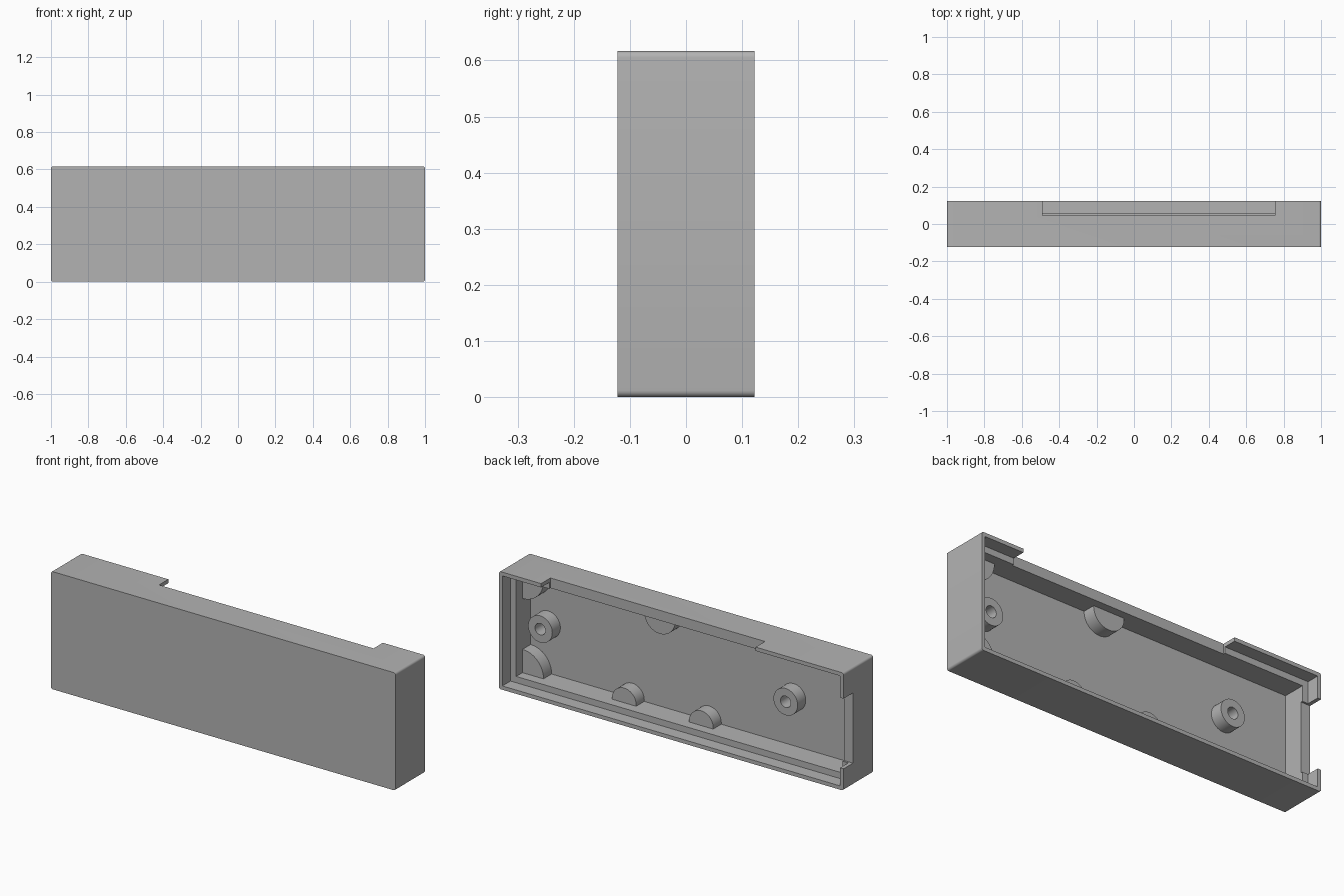
import bpy, bmesh
from math import sin, cos, pi, radians

if "Cube" in bpy.data.objects:
    bpy.data.objects.remove(bpy.data.objects["Cube"], do_unlink=True)

# Overall size and wall layout
HEIGHT, BACK = 0.617, 0.1225
LIP, WALL = 0.02, 0.053
LEDGE_Y, NOTCH_Y, FLOOR_Y, PAD_Y = 0.055, 0.045, -0.064, 0.003

grey = bpy.data.materials.new("plain grey")
grey.use_nodes = True
colour = (0.45, 0.45, 0.45, 1)
grey.diffuse_color = colour
grey.node_tree.nodes["Principled BSDF"].inputs["Base Color"].default_value = colour


def prism(name, outline, y0, y1):
    """Extrude an (x, z) outline from y0 to y1."""
    bm = bmesh.new()
    face = bm.faces.new([bm.verts.new((x, y0, z)) for x, z in outline])
    new = bmesh.ops.extrude_face_region(bm, geom=[face])["geom"]
    verts = [g for g in new if isinstance(g, bmesh.types.BMVert)]
    bmesh.ops.translate(bm, verts=verts, vec=(0, y1 - y0, 0))
    bmesh.ops.recalc_face_normals(bm, faces=bm.faces)
    mesh = bpy.data.meshes.new(name)
    bm.to_mesh(mesh)
    bm.free()
    mesh.materials.append(grey)
    obj = bpy.data.objects.new(name, mesh)
    bpy.context.collection.objects.link(obj)
    return obj


def rect(x0, x1, z0, z1):
    return [(x0, z0), (x1, z0), (x1, z1), (x0, z1)]


def rounded_rect(x0, x1, z0, z1, r, steps=6):
    corners = [(x1 - r, z1 - r), (x0 + r, z1 - r), (x0 + r, z0 + r), (x1 - r, z0 + r)]
    return [(cx + r * cos(a), cz + r * sin(a))
            for q, (cx, cz) in enumerate(corners)
            for a in [(q + i / steps) * pi / 2 for i in range(steps + 1)]]


def circle(x, z, r, n=64):
    return [(x + r * cos(2 * pi * i / n), z + r * sin(2 * pi * i / n)) for i in range(n)]


def clipped_circle(x, z, r):
    """Circle whose overhang is squashed inside the wall thickness."""
    points = []
    for px, pz in circle(x, z, r):
        p = (max(-0.965, min(0.965, px)), max(0.035, min(HEIGHT - 0.035, pz)))
        if p not in points:
            points.append(p)
    return points


def cut(obj, cutter):
    cutter.hide_render = True
    mod = obj.modifiers.new("cut", "BOOLEAN")
    mod.operation, mod.solver, mod.object = "DIFFERENCE", "EXACT", cutter
    bpy.context.view_layer.update()
    graph = bpy.context.evaluated_depsgraph_get()
    mesh = bpy.data.meshes.new_from_object(obj.evaluated_get(graph))
    obj.modifiers.clear()
    obj.data = mesh
    bpy.data.objects.remove(cutter, do_unlink=True)


def smooth(obj):
    bpy.ops.object.select_all(action="DESELECT")
    obj.select_set(True)
    bpy.context.view_layer.objects.active = obj
    bpy.ops.object.shade_smooth_by_angle(angle=radians(30))


# Open-backed shell with a stepped rim
shell = prism("case_shell", rounded_rect(-1, 1, 0, HEIGHT, 0.012), -BACK, BACK)
over = BACK + 0.1
cut(shell, prism("cavity", rect(WALL - 1, 1 - WALL, WALL, HEIGHT - WALL), FLOOR_Y, over))
cut(shell, prism("rim_recess", rect(LIP - 1, 1 - LIP, LIP, HEIGHT - LIP), LEDGE_Y, over))

# Notches in the top edge and the right end
cut(shell, prism("top_notch", rect(-0.49, 0.755, 0.5, 0.7), NOTCH_Y, over))
cut(shell, prism("end_notch", rect(-1.1, -0.9, 0.115, 0.483), NOTCH_Y, over))
smooth(shell)

# Hollow screw posts on the floor
for side, x in (("left", 0.844), ("right", -0.58)):
    post = prism(side + "_screw_post", circle(x, HEIGHT / 2, 0.07), FLOOR_Y - 0.01, PAD_Y)
    cut(post, prism("post_hole", circle(x, HEIGHT / 2, 0.03), FLOOR_Y, over))
    smooth(post)

# Part-round support pads growing out of the walls
pads = {
    "lower_left_pad": (0.357, 0.06, 0.07),
    "lower_right_pad": (-0.09, 0.06, 0.07),
    "upper_pad": (0.15, HEIGHT - 0.057, 0.09),
    "lower_corner_pad": (0.945, 0.055, 0.12),
    "upper_corner_pad": (0.945, HEIGHT - 0.055, 0.12),
}
for name, (x, z, r) in pads.items():
    smooth(prism(name, clipped_circle(x, z, r), FLOOR_Y - 0.01, PAD_Y))
